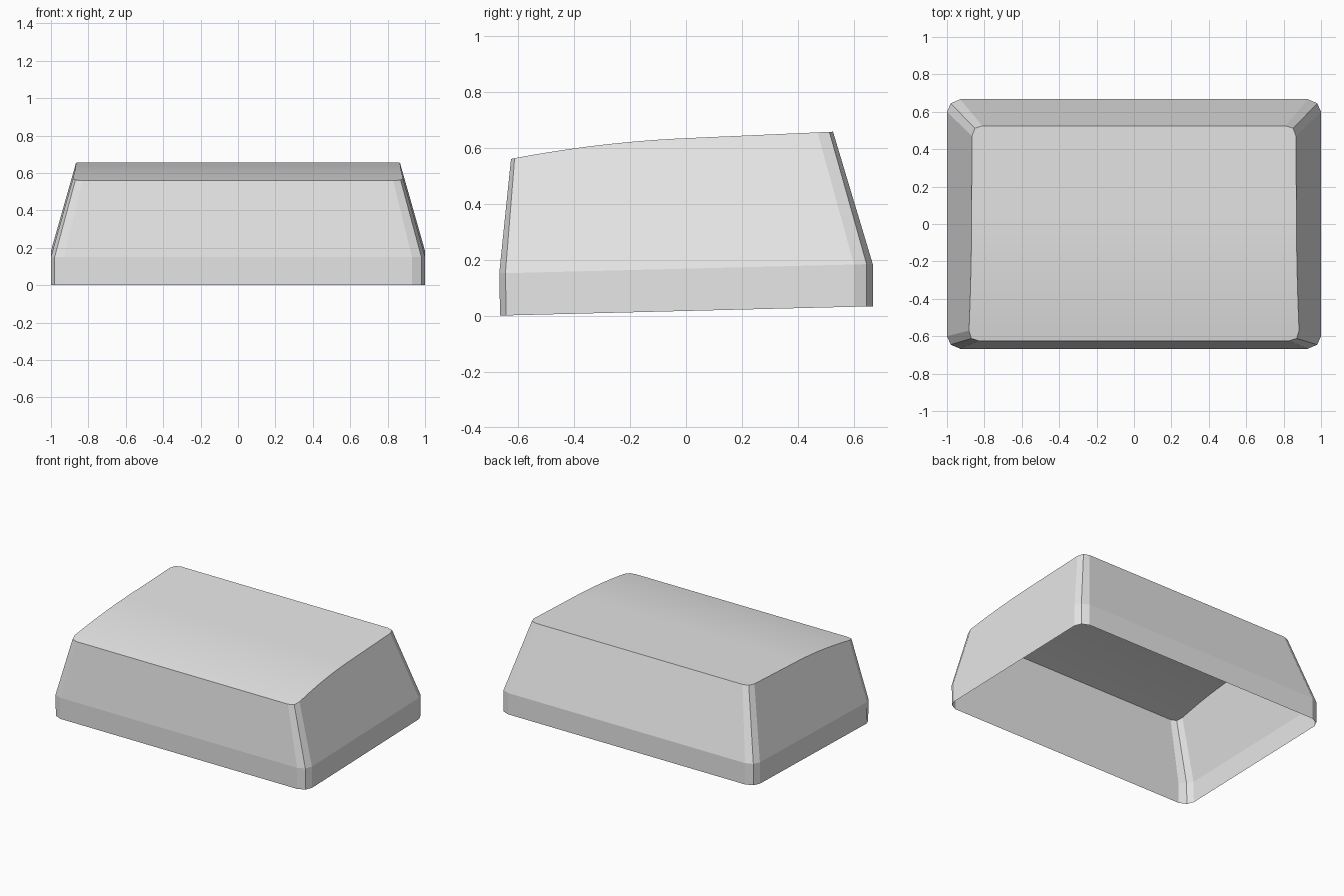
import bpy
import bmesh

cube = bpy.data.objects.get("Cube")
if cube:
    bpy.data.objects.remove(cube, do_unlink=True)

grey = bpy.data.materials.new("light_grey")
grey.use_nodes = True
grey.diffuse_color = (0.8, 0.8, 0.8, 1)
grey.node_tree.nodes["Principled BSDF"].inputs["Base Color"].default_value = (0.8, 0.8, 0.8, 1)

SLOPE = 0.025       # tilt of the rim and crease
TAPER = 0.282       # inward lean of the side walls
SIDE_STEPS = 24


def rim_z(y):
    return max(0, 0.017 + SLOPE * y)


def crease_z(y):
    return 0.168 + SLOPE * y


def top_z(y):
    """Straight at the back, rolling down towards the front."""
    return 0.634 + 0.044 * y - 0.119 * min(y, 0) ** 2


# Right-hand half of the plan, front to back, with chamfered corners
skirt = [(0.93, -0.667), (0.98, -0.645), (1, -0.60),
         (1, 0.60), (0.98, 0.645), (0.93, 0.667)]
corner_front = [(0.055, -0.625), (0.015, -0.612), (0, -0.57)]
corner_back = [(0, 0.47), (0.015, 0.512), (0.055, 0.525)]
y0, y1 = corner_front[-1][1], corner_back[0][1]
sides = [(0, y0 + (y1 - y0) * i / SIDE_STEPS) for i in range(1, SIDE_STEPS)]
top = [(1 - TAPER * (top_z(y) - crease_z(y)) - inset, y)
       for inset, y in corner_front + sides + corner_back]

bm = bmesh.new()


def half_ring(points, height, sign):
    return [bm.verts.new((sign * x, y, height(y))) for x, y in points]


rings = {}
for sign in (1, -1):
    rim = half_ring([(x, y + (0.003 if y < 0 else 0)) for x, y in skirt], rim_z, sign)
    crease = half_ring(skirt, crease_z, sign)
    edge = half_ring(top, top_z, sign)
    rings[sign] = rim, crease, edge
    # Skirt band
    for i in range(5):
        bm.faces.new((rim[i], rim[i + 1], crease[i + 1], crease[i]))
    # Sloping corners, front and back
    for i in (0, 1, -3, -2):
        bm.faces.new((crease[i], crease[i + 1], edge[i + 1], edge[i]))
    # Sloping side wall with a curved upper edge
    bm.faces.new([crease[2], crease[3]] + edge[2:-2][::-1])

# Front and back walls
for end in (0, -1):
    for low, high in ((0, 1), (1, 2)):
        bm.faces.new((rings[-1][low][end], rings[1][low][end],
                      rings[1][high][end], rings[-1][high][end]))

# Curved top, underside left open
left, right = rings[-1][2], rings[1][2]
crown = []
for i in range(len(left) - 1):
    crown.append(bm.faces.new((left[i], right[i], right[i + 1], left[i + 1])))

bmesh.ops.recalc_face_normals(bm, faces=bm.faces[:])
for face in crown:
    face.smooth = True
if crown[0].normal.z < 0:
    bmesh.ops.reverse_faces(bm, faces=bm.faces[:])
for e in bm.edges:
    if len({f.smooth for f in e.link_faces}) == 2:
        e.smooth = False

mesh = bpy.data.meshes.new("cap_shell")
bm.to_mesh(mesh)
bm.free()
mesh.materials.append(grey)
bpy.context.collection.objects.link(bpy.data.objects.new("cap_shell", mesh))
